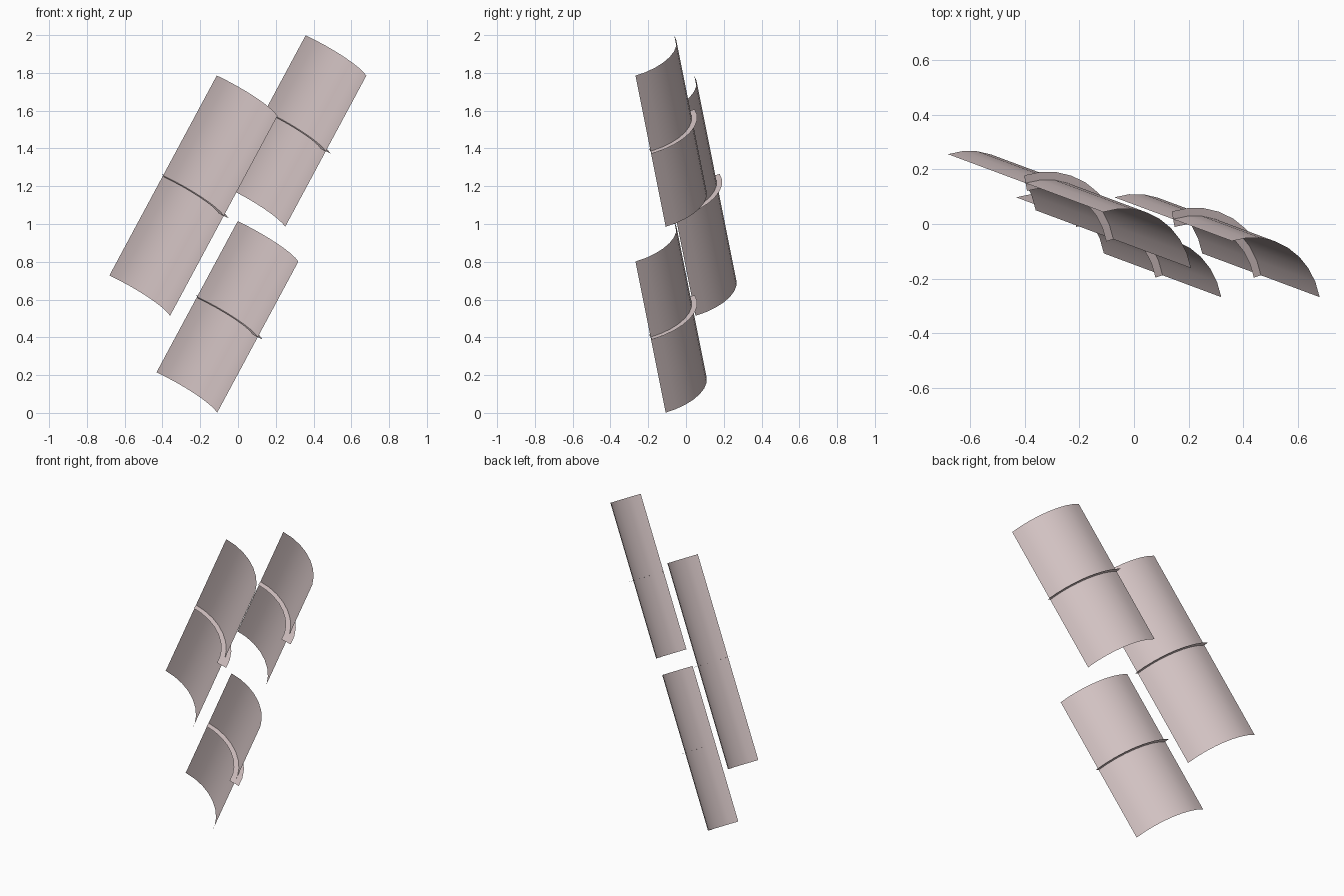
import bpy, math
from mathutils import Vector, Matrix

if "Cube" in bpy.data.objects:
    bpy.data.objects.remove(bpy.data.objects["Cube"])

# Shared tilted frame: long axis, chord across the panel, bulge direction
AXIS = Vector((0.466, -0.1735, 0.8676)).normalized()
CHORD = Vector((0.733, -0.469, -0.492))
CHORD = (CHORD - AXIS * CHORD.dot(AXIS)).normalized()
BULGE = AXIS.cross(CHORD)

RADIUS, HALF_ANGLE, SEGMENTS = 0.309, math.radians(45), 8
RIB_HALF = 0.03

pink = bpy.data.materials.new("dusty_pink")
pink.diffuse_color = (0.67, 0.56, 0.56, 1)
pink.use_nodes = True
pink.node_tree.nodes["Principled BSDF"].inputs["Base Color"].default_value = pink.diffuse_color


def arc_strip(name, centre, edge_a, edge_b, smooth):
    """Quarter-circle strip between two (radius, axial offset) edges."""
    verts, faces = [], []
    for i in range(SEGMENTS + 1):
        a = HALF_ANGLE * (2 * i / SEGMENTS - 1)
        for r, along in (edge_a, edge_b):
            verts.append((r * math.sin(a),
                          r * math.cos(a) - RADIUS * math.cos(HALF_ANGLE),
                          along))
    for i in range(SEGMENTS):
        faces.append((2 * i, 2 * i + 2, 2 * i + 3, 2 * i + 1))
    mesh = bpy.data.meshes.new(name)
    mesh.from_pydata(verts, [], faces)
    mesh.materials.append(pink)
    for p in mesh.polygons:
        p.use_smooth = smooth
    frame = Matrix((CHORD, BULGE, AXIS)).transposed().to_4x4()
    mesh.transform(Matrix.Translation(centre) @ frame)
    mesh.update()
    obj = bpy.data.objects.new(name, mesh)
    bpy.context.collection.objects.link(obj)


# Three curved panels, each with a thin rib straddling the middle
for label, centre, length in (
        ("lower", (-0.056, -0.085, 0.508), 0.922),
        ("left", (-0.236, 0.047, 1.15), 1.22),
        ("upper", (0.304, -0.085, 1.492), 0.922)):
    arc_strip(label + "_curved_panel", centre,
              (RADIUS, -length / 2), (RADIUS, length / 2), True)
    arc_strip(label + "_rib", centre,
              (RADIUS - RIB_HALF, 0), (RADIUS + RIB_HALF, 0), False)
